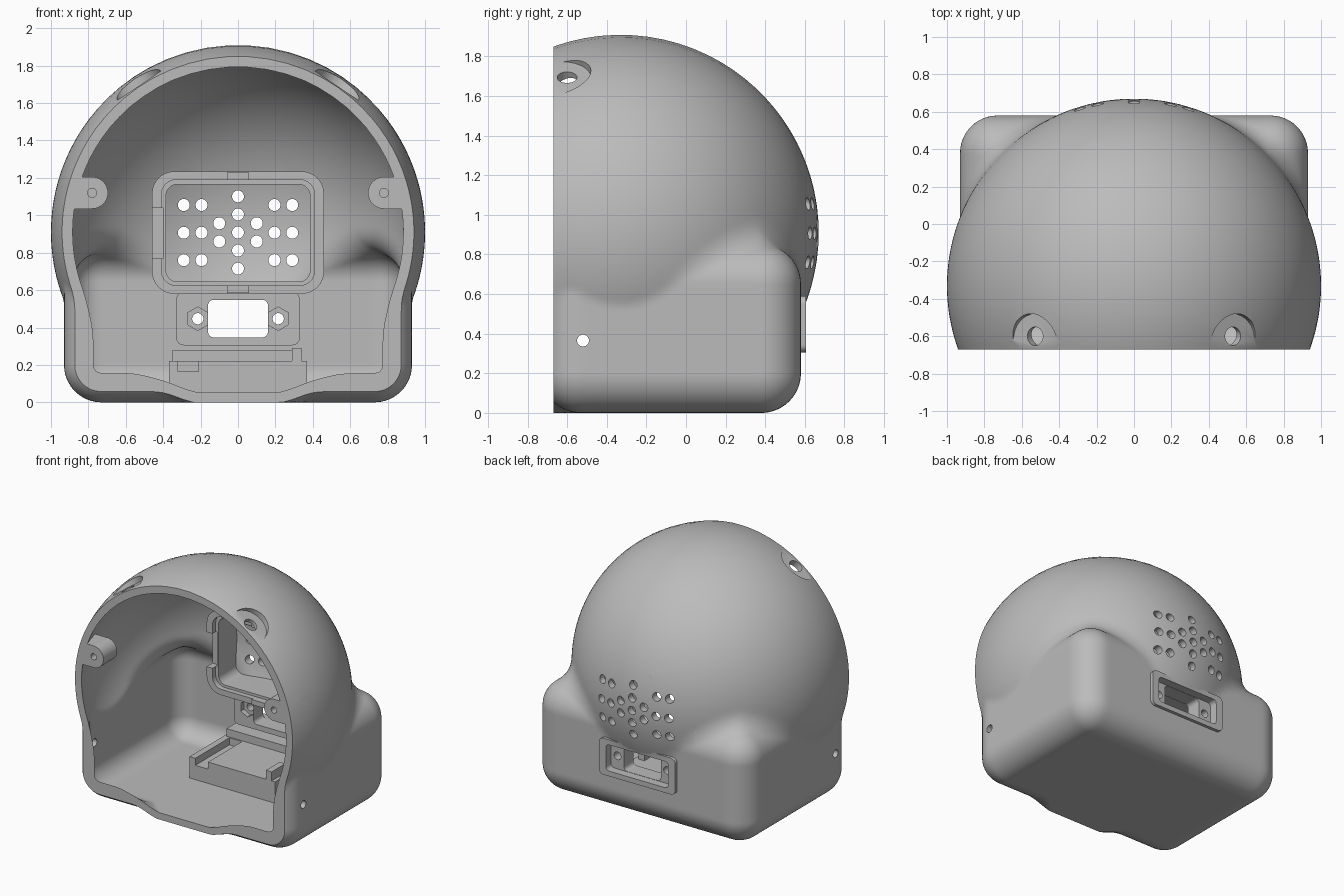
import bpy, bmesh, math
from mathutils import Vector, Matrix

cube = bpy.data.objects.get("Cube")
if cube:
    bpy.data.objects.remove(cube, do_unlink=True)

GREY = (0.5, 0.5, 0.5, 1)
mat = bpy.data.materials.new("plain grey")
mat.use_nodes = True
mat.diffuse_color = GREY
next(n for n in mat.node_tree.nodes if n.type == "BSDF_PRINCIPLED").inputs["Base Color"].default_value = GREY

FRONT, WALL = -0.67, 0.053
BALL = Vector((0, -0.33, 0.91))
BASE = Vector((0, -0.075, 0.425))
HALF = Vector((0.93, 0.655, 0.425))
ROUND, BLEND = 0.2, 0.15


def finish(bm, name):
    bmesh.ops.recalc_face_normals(bm, faces=bm.faces)
    me = bpy.data.meshes.new(name)
    bm.to_mesh(me)
    bm.free()
    me.materials.append(mat)
    ob = bpy.data.objects.new(name, me)
    bpy.context.collection.objects.link(ob)
    return ob


def block(name, x0, x1, y0, y1, z0, z1, r=0):
    """Box between limits, with corners rounded in the front outline."""
    bm = bmesh.new()
    bmesh.ops.create_cube(bm, size=1)
    for v in bm.verts:
        v.co = ((x0 + x1) / 2 + v.co.x * (x1 - x0), (y0 + y1) / 2 + v.co.y * (y1 - y0),
                (z0 + z1) / 2 + v.co.z * (z1 - z0))
    if r:
        edges = [e for e in bm.edges if abs(e.verts[0].co.y - e.verts[1].co.y) > 1e-4]
        bmesh.ops.bevel(bm, geom=edges, offset=r, segments=8, profile=0.5, affect="EDGES")
    return finish(bm, name)


def rod(name, start, end, r, sides=32):
    a, b = Vector(start), Vector(end)
    turn = (b - a).to_track_quat("Z", "Y").to_matrix().to_4x4()
    bm = bmesh.new()
    bmesh.ops.create_cone(bm, cap_ends=True, segments=sides, radius1=r, radius2=r,
                          depth=(b - a).length, matrix=Matrix.Translation((a + b) / 2) @ turn)
    return finish(bm, name)


def boolean(target, operation, *tools, keep=False):
    bpy.context.view_layer.objects.active = target
    for tool in tools:
        mod = target.modifiers.new("bool", "BOOLEAN")
        mod.operation, mod.solver, mod.object = operation, "MANIFOLD", tool
        bpy.ops.object.modifier_apply(modifier=mod.name)
        if not keep:
            bpy.data.objects.remove(tool, do_unlink=True)
    return target


def distance(p):
    """Signed distance to the ball blended into the rounded base."""
    to_ball = p - BALL
    a = to_ball.length - 1
    o = p - BASE
    q = [abs(o[i]) - HALF[i] + ROUND for i in range(3)]
    m = Vector([math.copysign(max(q[i], 0), o[i]) for i in range(3)])
    b = m.length + min(max(q), 0) - ROUND
    k = BLEND
    if abs(a - b) > 2 * k:
        return min(a, b)
    k = max(k * (1 - to_ball.normalized().dot(m.normalized())), 1e-4)
    h = max(k - abs(a - b), 0)
    return min(a, b) - h * h / (4 * k)


def body(name, inset):
    """Grid cube cast outward onto the blended form, flat at the floor."""
    bm = bmesh.new()
    bmesh.ops.create_cube(bm, size=2)
    bmesh.ops.subdivide_edges(bm, edges=bm.edges[:], cuts=56, use_grid_fill=True)
    for v in bm.verts:
        ray = Vector([v.co[i] * HALF[i] for i in range(3)]).normalized()
        lo, hi = 0.0, 1.7
        for _ in range(17):
            mid = (lo + hi) / 2
            if distance(BASE + ray * mid) + inset < 0:
                lo = mid
            else:
                hi = mid
        v.co = BASE + ray * lo
        v.co.z = max(v.co.z, inset)
    return finish(bm, name)


# Hollow shell
outer = body("outer_form", 0)
shell = outer.copy()
shell.data = outer.data.copy()
shell.name = "housing_shell"
bpy.context.collection.objects.link(shell)
boolean(shell, "DIFFERENCE", body("inner_form", WALL))

# Speaker frame with a stepped opening, side notch and clips
frame = block("speaker_frame", -0.46, 0.46, 0.27, 0.62, 0.58, 1.235, 0.12)
boolean(frame, "DIFFERENCE",
        block("step", -0.41, 0.41, 0.2, 0.31, 0.625, 1.19, 0.08),
        block("opening", -0.385, 0.385, 0.2, 0.8, 0.645, 1.165, 0.06),
        block("notch", -0.5, -0.4, 0.2, 0.34, 0.77, 1.04))
boolean(frame, "UNION", *[block("clip", -0.06, 0.06, 0.255, 0.3, z, z + 0.04) for z in (0.585, 1.19)])

# Board tray on the floor
tray = block("board_tray", -0.37, 0.37, -0.07, 0.56, 0.02, 0.22)
boolean(tray, "DIFFERENCE", block("groove", -0.32, -0.21, -0.1, 0.35, 0.165, 0.3))
boolean(tray, "UNION",
        block("rear_rail", -0.35, 0.33, 0.36, 0.56, 0.2, 0.28),
        block("bracket", 0.29, 0.34, -0.07, 0.1, 0.2, 0.29))
boolean(frame, "UNION", tray)

# Screw bosses at the rim
for s in (-1, 1):
    x0, x1 = sorted((s * 0.78, s * 1.1))
    boolean(frame, "UNION",
            boolean(rod("rim_boss", (s * 0.78, -0.75, 1.12), (s * 0.78, -0.5, 1.12), 0.085), "UNION",
                    block("boss_web", x0, x1, -0.75, -0.5, 1.035, 1.205)))
boolean(frame, "INTERSECT", outer)
boolean(shell, "UNION", frame)

# Port housing, recessed from the back
boolean(shell, "UNION", block("port_housing", -0.33, 0.33, 0.42, 0.605, 0.305, 0.59, 0.04))
cuts = [block("port_recess", -0.27, 0.27, 0.54, 0.8, 0.345, 0.55, 0.03),
        block("port_opening", -0.16, 0.16, 0.3, 0.8, 0.347, 0.548, 0.03)]

for s in (-1, 1):
    # Port screws with hex pockets
    x = s * 0.215
    cuts.append(rod("port_screw", (x, 0.3, 0.447), (x, 0.8, 0.447), 0.03))
    cuts.append(rod("hex_pocket", (x, 0.3, 0.447), (x, 0.46, 0.447), 0.063, 6))
    # Rim screws and side wall holes
    cuts.append(rod("rim_screw", (s * 0.78, -0.8, 1.12), (s * 0.78, -0.55, 1.12), 0.024))
    cuts.append(rod("side_hole", (s * 0.7, -0.52, 0.365), (s * 1.1, -0.52, 0.365), 0.03))
    # Counterbored holes high on the ball
    axis = Vector((s * math.sin(math.radians(34)), 0, math.cos(math.radians(34))))
    for y, r, near in ((-0.62, 0.14, 0.945), (-0.6, 0.05, 0.8)):
        mid = Vector((0, y, BALL.z))
        cuts.append(rod("top_hole", mid + axis * near, mid + axis * 1.2, r))

# Speaker grille holes
grille = [(x, z) for x in (-0.29, -0.195, 0.195, 0.29) for z in (0.76, 0.907, 1.055)]
grille += [(0, 0.715 + 0.0965 * i) for i in range(5)]
grille += [(x, z) for x in (-0.1, 0.1) for z in (0.86, 0.957)]
cuts += [rod("grille_hole", (x, 0.35, z), (x, 0.8, z), 0.032, 24) for x, z in grille]

# Open the front
cuts.append(block("front_cut", -2, 2, -2, FRONT, -1, 3))
boolean(shell, "DIFFERENCE", *cuts)

bpy.ops.object.select_all(action="DESELECT")
shell.select_set(True)
bpy.context.view_layer.objects.active = shell
bpy.ops.object.shade_smooth_by_angle(angle=math.radians(30))
